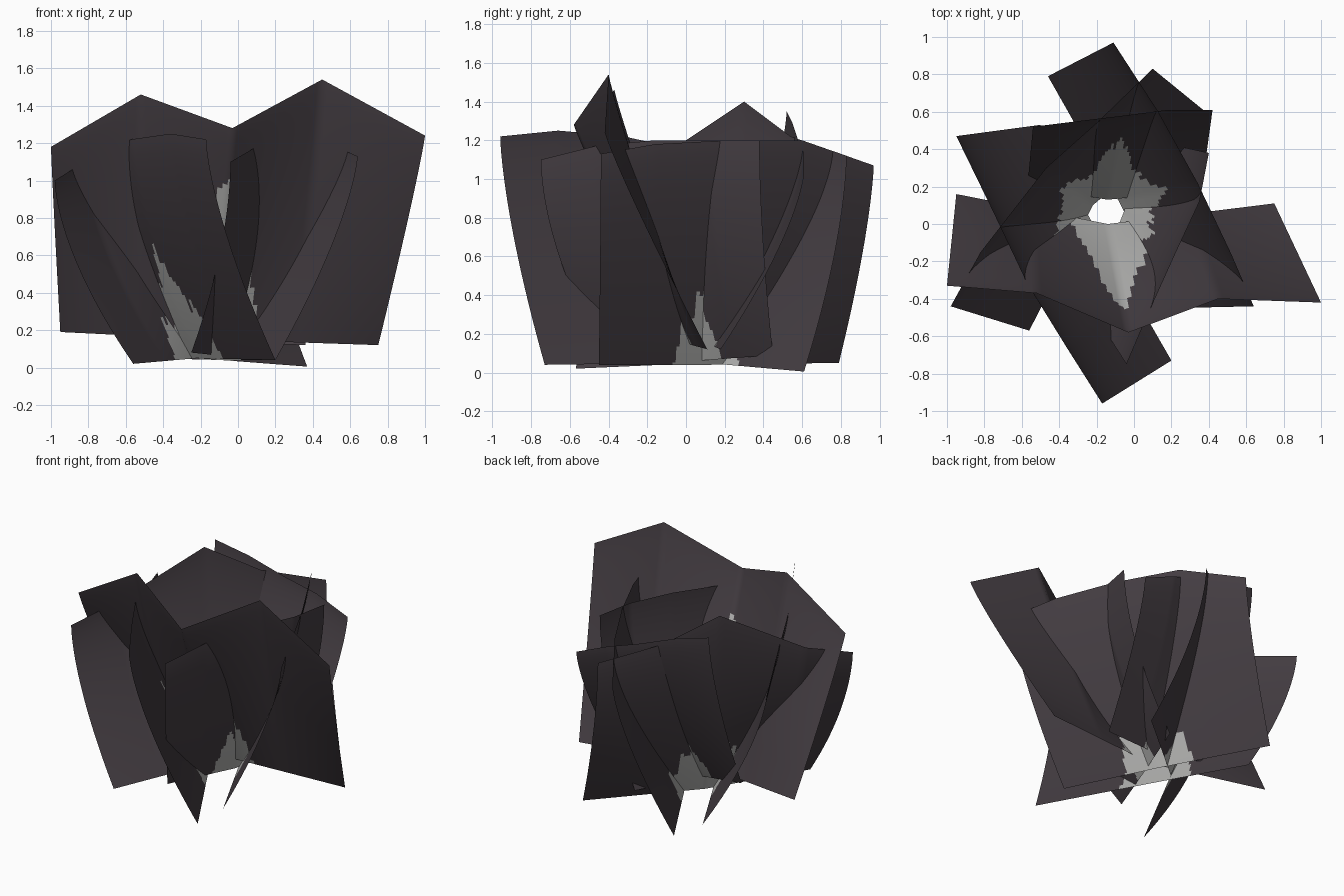
import bpy, math, random
from mathutils import Vector

if "Cube" in bpy.data.objects:
    bpy.data.objects.remove(bpy.data.objects["Cube"])

random.seed(4)

def mat(name, c):
    m = bpy.data.materials.new(name)
    m.diffuse_color = (*c, 1)
    m.use_nodes = True
    m.node_tree.nodes["Principled BSDF"].inputs["Base Color"].default_value = m.diffuse_color
    return m

DARK = mat("charcoal petal", (0.058, 0.047, 0.055))
GREY = mat("ash grey", (0.45, 0.45, 0.44))

def along(pts, s):
    """Point at fraction s of an evenly spaced polyline."""
    f = s * (len(pts) - 1)
    i = min(int(f), len(pts) - 2)
    return Vector(pts[i]).lerp(Vector(pts[i + 1]), f - i)

def petal(name, top, bottom, power, spike, half=0.17):
    """Curved sheet lofted from a bottom edge to a peaked top edge."""
    nu, nv = 72, 48
    verts, faces, mats = [], [], []
    for j in range(nv + 1):
        t = (j / nv) ** 1.2
        for i in range(nu + 1):
            a, b = along(bottom, i / nu), along(top, i / nu)
            w = 1 - (1 - t) ** power
            verts.append((a.x + (b.x - a.x) * w, a.y + (b.y - a.y) * w,
                          a.z + (b.z - a.z) * t))
    # ragged ash patch: low broad base with one tall spike
    limit = []
    for i in range(nu):
        d = abs((i + 0.5) / nu - 0.5) / half
        base = max(spike * (1 - d), 0.3 * (1 - d ** 3))
        limit.append(max(0, base + random.uniform(-.05, .05)) if d < 1 else 0)
    for j in range(nv):
        t = ((j + 0.5) / nv) ** 1.2
        for i in range(nu):
            k = j * (nu + 1) + i
            faces.append((k, k + 1, k + nu + 2, k + nu + 1))
            mats.append(1 if t < limit[i] else 0)
    me = bpy.data.meshes.new(name)
    me.from_pydata(verts, [], faces)
    me.materials.append(DARK)
    me.materials.append(GREY)
    for p, m in zip(me.polygons, mats):
        p.material_index = m
        p.use_smooth = True
    ob = bpy.data.objects.new(name, me)
    bpy.context.collection.objects.link(ob)

# wide front petal with two peaks
petal("front_petal",
      [(-1, -.33, 1.18), (-.52, -.37, 1.46), (-.03, -.58, 1.28), (.45, -.40, 1.54), (1, -.42, 1.24)],
      [(-.95, .16, .19), (-.14, 0, .15), (.75, .11, .12)], 1.1, .8, .14)
# left petal reaching far forward
petal("left_front_petal",
      [(-.17, -.96, 1.22), (-.36, -.66, 1.25), (-.57, -.32, 1.22), (-.76, .08, 1.13), (-.95, .47, 1.03)],
      [(.2, -.73, .04), (-.22, 0, .05), (-.5, .53, .04)], 1.45, .5)
# left back petal
petal("left_back_petal",
      [(-.98, -.44, 1.0), (-.82, -.15, 1.1), (-.47, .3, 1.4), (-.2, .54, 1.22), (.1, .83, 1.12)],
      [(-.56, -.57, .02), (-.22, .1, .05), (.37, .61, .005)], 1.6, .45)
# back petal
petal("back_petal",
      [(-.54, .52, 1.35), (-.3, .55, 1.29), (-.05, .58, 1.2), (.18, .61, 1.13), (.42, .61, 1.03)],
      [(-.57, .2, .22), (-.14, .13, .14), (.36, .18, .12)], 1.4, .6, .2)
# back right petal
petal("right_back_petal",
      [(.64, -.44, 1.13), (.52, -.16, 1.18), (.34, .22, 1.2), (.13, .6, 1.2), (-.11, .97, 1.07)],
      [(.2, -.45, .04), (-.08, .12, .04), (-.46, .79, .05)], 1.4, .5)
# narrow right petal
petal("right_front_petal",
      [(-.04, -.75, 1.1), (.08, -.47, 1.17), (.22, -.16, 1.2), (.35, .12, 1.2), (.4, .38, 1.2)],
      [(-.25, -.42, .08), (-.06, .05, .06), (.08, .45, .09)], 1.75, .4)
